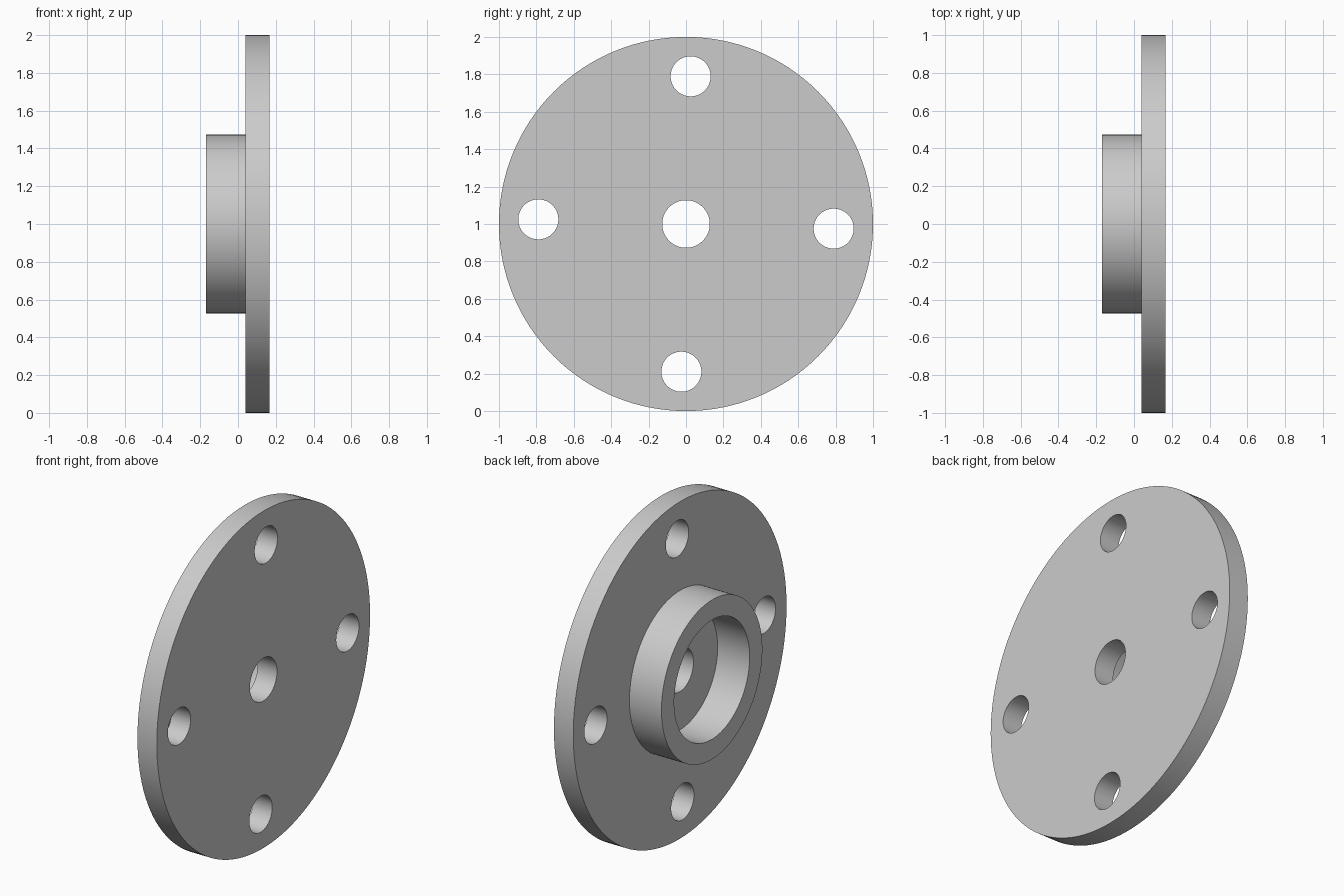
import bpy, bmesh, math
from mathutils import Matrix, Vector

cube = bpy.data.objects.get("Cube")
if cube:
    bpy.data.objects.remove(cube, do_unlink=True)

SEGMENTS = 128
CENTRE = Vector((0, 0, 1))

grey = bpy.data.materials.new("light grey metal")
grey.use_nodes = True
colour = (0.6, 0.6, 0.6, 1)
grey.diffuse_color = colour
grey.node_tree.nodes["Principled BSDF"].inputs["Base Color"].default_value = colour


def add_object(name, bm):
    bmesh.ops.recalc_face_normals(bm, faces=bm.faces)
    mesh = bpy.data.meshes.new(name)
    bm.to_mesh(mesh)
    bm.free()
    mesh.materials.append(grey)
    obj = bpy.data.objects.new(name, mesh)
    bpy.context.collection.objects.link(obj)
    return obj


def lathe(name, profile):
    """Spin a closed (x, radius) profile about the x axis."""
    bm = bmesh.new()
    verts = [bm.verts.new(CENTRE + Vector((x, 0, r))) for x, r in profile]
    edges = [bm.edges.new((v, verts[i - 1])) for i, v in enumerate(verts)]
    bmesh.ops.spin(bm, geom=verts + edges, cent=CENTRE, axis=(1, 0, 0),
                   angle=math.tau, steps=SEGMENTS, use_merge=True)
    bmesh.ops.remove_doubles(bm, verts=bm.verts, dist=1e-5)
    return add_object(name, bm)


# Disc with raised hub ring, recess and central bore
back, face, front = -0.17, 0.04, 0.167
flange = lathe("flange_with_hub", [
    (front, 0.127), (front, 1.0), (face, 1.0), (face, 0.473),
    (back, 0.473), (back, 0.354), (face, 0.354), (face, 0.127)])

# Four bolt holes, turned slightly off the vertical
bm = bmesh.new()
for i in range(4):
    turn = Matrix.Rotation(math.radians(-1.8 + 90 * i), 4, 'X')
    place = (Matrix.Translation(CENTRE) @ turn
             @ Matrix.Translation((0.1, 0, 0.79))
             @ Matrix.Rotation(math.pi / 2, 4, 'Y'))
    bmesh.ops.create_cone(bm, cap_ends=True, segments=64, radius1=0.107,
                          radius2=0.107, depth=0.4, matrix=place)
cutter = add_object("bolt_hole_cutter", bm)
cutter.hide_render = True
cutter.hide_viewport = True

cut = flange.modifiers.new("bolt_holes", 'BOOLEAN')
cut.operation = 'DIFFERENCE'
cut.solver = 'EXACT'
cut.object = cutter

# Bake the cut, then smooth the round walls and keep the rims sharp
bpy.context.view_layer.update()
graph = bpy.context.evaluated_depsgraph_get()
flange.data = bpy.data.meshes.new_from_object(flange.evaluated_get(graph))
flange.modifiers.clear()
bpy.data.objects.remove(cutter, do_unlink=True)

bpy.ops.object.select_all(action='DESELECT')
flange.select_set(True)
bpy.context.view_layer.objects.active = flange
bpy.ops.object.shade_smooth_by_angle(angle=math.radians(30))
